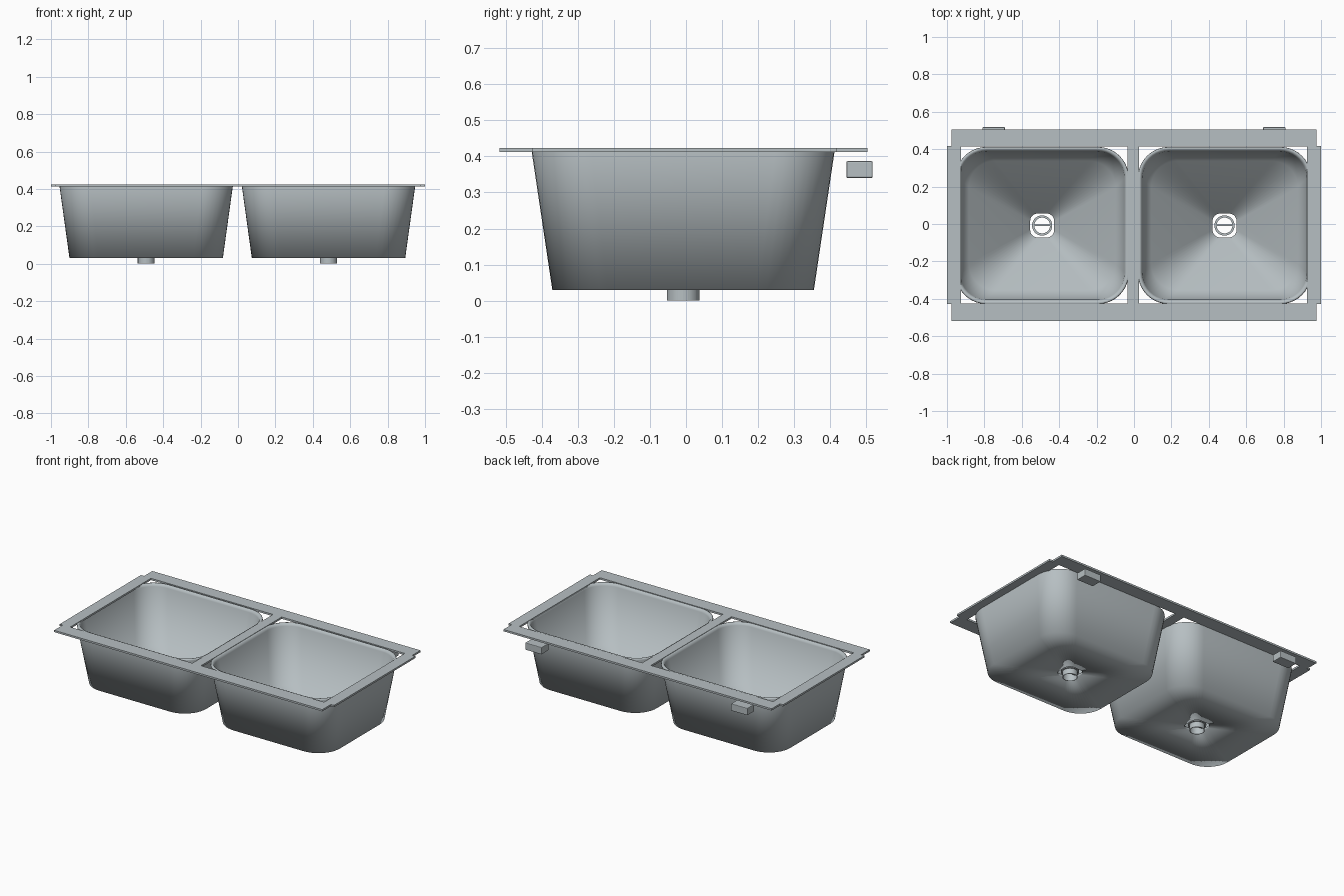
import bpy, bmesh, math

if "Cube" in bpy.data.objects:
    bpy.data.objects.remove(bpy.data.objects["Cube"])

steel = bpy.data.materials.new("brushed_steel")
steel.diffuse_color = (0.47, 0.52, 0.54, 1)
steel.use_nodes = True
steel.node_tree.nodes["Principled BSDF"].inputs["Base Color"].default_value = steel.diffuse_color


def finish(name, bm, smooth=False):
    bmesh.ops.recalc_face_normals(bm, faces=bm.faces)
    for f in bm.faces:
        f.smooth = smooth
    me = bpy.data.meshes.new(name)
    bm.to_mesh(me)
    bm.free()
    me.materials.append(steel)
    ob = bpy.data.objects.new(name, me)
    bpy.context.collection.objects.link(ob)
    return ob


def box(name, x0, x1, y0, y1, z0, z1, bevel=0):
    bm = bmesh.new()
    bmesh.ops.create_cube(bm, size=1)
    for v in bm.verts:
        v.co = ((x0 + x1) / 2 + v.co.x * (x1 - x0),
                (y0 + y1) / 2 + v.co.y * (y1 - y0),
                (z0 + z1) / 2 + v.co.z * (z1 - z0))
    if bevel:
        bmesh.ops.bevel(bm, geom=bm.edges[:], offset=bevel, segments=2,
                        affect='EDGES', profile=0.5)
    return finish(name, bm)


def rounded_rect(hx, hy, r, seg=10):
    pts = []
    for q, (sx, sy) in enumerate([(1, 1), (-1, 1), (-1, -1), (1, -1)]):
        for i in range(seg + 1):
            a = math.pi / 2 * (q + i / seg)
            pts.append((sx * (hx - r) + r * math.cos(a), sy * (hy - r) + r * math.sin(a)))
    return pts


def loft(name, cx, cy, sections, smooth=True):
    # closed shell through a ring of rounded-rectangle sections (hx, hy, radius, z)
    bm = bmesh.new()
    loops = [[bm.verts.new((cx + x, cy + y, z)) for x, y in rounded_rect(hx, hy, r)]
             for hx, hy, r, z in sections]
    n = len(loops[0])
    for k, a in enumerate(loops):
        b = loops[(k + 1) % len(loops)]
        for i in range(n):
            j = (i + 1) % n
            bm.faces.new((a[i], a[j], b[j], b[i]))
    return finish(name, bm, smooth)


CY = -0.008
for side, cx in (("left", -0.491), ("right", 0.484)):
    # tapered bowl with a floor hole, thin wall and rolled rim
    loft(side + "_bowl", cx, CY, [
        (0.064, 0.064, 0.04, 0.03),
        (0.410, 0.363, 0.155, 0.03),
        (0.463, 0.420, 0.165, 0.412),
        (0.461, 0.418, 0.163, 0.420),
        (0.455, 0.412, 0.158, 0.422),
        (0.446, 0.403, 0.150, 0.418),
        (0.440, 0.397, 0.145, 0.405),
        (0.392, 0.345, 0.140, 0.045),
        (0.064, 0.064, 0.04, 0.045)])
    # drain pipe with flange
    def ring(r, z):
        return (r, r, r - 0.0001, z)
    d = loft(side + "_drain", cx, CY, [
        ring(0.045, 0), ring(0.045, 0.036), ring(0.054, 0.036),
        ring(0.054, 0.046), ring(0.042, 0.046), ring(0.042, 0)], False)
    # thin bar across the drain
    box(side + "_drain_bar", cx - 0.043, cx + 0.043, CY - 0.004, CY + 0.004, 0.03, 0.04)

# rim frame
Z0, Z1 = 0.412, 0.424
box("front_rail", -0.977, 0.977, -0.518, -0.425, Z0, Z1)
box("back_rail", -0.977, 0.977, 0.415, 0.504, Z0, Z1)
box("left_rail", -1.0, -0.925, -0.428, 0.418, Z0, Z1)
box("right_rail", 0.925, 1.0, -0.428, 0.418, Z0, Z1)
box("middle_rail", -0.035, 0.028, -0.428, 0.418, Z0, Z1)

# mounting clips behind the back rail
for side, s in (("left", -1), ("right", 1)):
    box(side + "_clip", s * 0.75 - 0.06, s * 0.75 + 0.06, 0.445, 0.518, 0.34, 0.387, 0.004)
